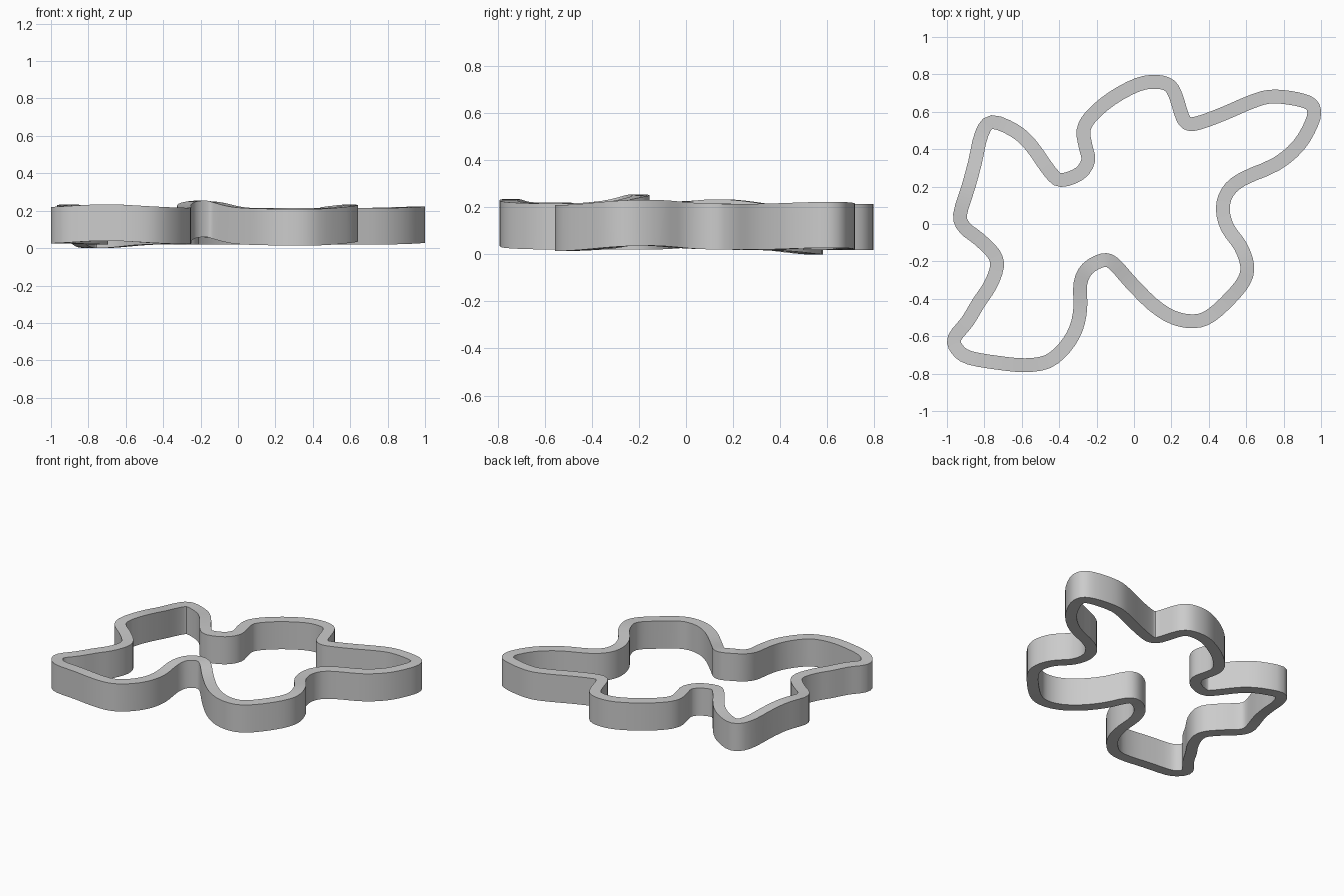
import bpy, bmesh, math
from mathutils import Vector

if "Cube" in bpy.data.objects:
    bpy.data.objects.remove(bpy.data.objects["Cube"])

WALL, HEIGHT, STEPS = 0.074, 0.195, 3

# Centreline of the wavy band, seen from above, counter-clockwise
PATH = [(-.76, .545), (-.815, .48), (-.85, .33), (-.885, .2), (-.93, .05), (-.905, -.02),
        (-.83, -.08), (-.75, -.16), (-.733, -.23), (-.77, -.33), (-.83, -.42), (-.89, -.52),
        (-.96, -.61), (-.945, -.67), (-.88, -.715), (-.72, -.743), (-.58, -.755), (-.46, -.735),
        (-.37, -.66), (-.31, -.56), (-.287, -.45), (-.287, -.32), (-.25, -.24), (-.17, -.195),
        (-.11, -.21), (-.02, -.31), (.1, -.43), (.21, -.5), (.32, -.52), (.41, -.49),
        (.52, -.39), (.59, -.3), (.605, -.22), (.57, -.12), (.5, -.02), (.475, .08),
        (.5, .17), (.58, .24), (.76, .32), (.88, .42), (.95, .54), (.962, .61),
        (.93, .65), (.83, .675), (.72, .68), (.62, .65), (.48, .59), (.36, .545),
        (.295, .535), (.26, .57), (.225, .68), (.19, .74), (.12, .76), (.02, .745),
        (-.12, .67), (-.23, .575), (-.27, .5), (-.26, .42), (-.245, .34), (-.29, .27),
        (-.39, .235), (-.45, .28), (-.55, .42), (-.64, .5)]

# Gentle rises and dips of the whole band: x, y, amount, radius
BUMPS = [(-.2, -.2, .04, .17), (-.75, .52, -.02, .2), (-.9, .15, .02, .2),
         (-.7, -.74, .02, .25), (.59, -.18, .018, .2), (.33, -.52, -.006, .25),
         (.97, .6, .008, .2)]


def catmull(a, b, c, d, t):
    return (b * 2 + (c - a) * t + (a * 2 - b * 5 + c * 4 - d) * t * t
            + (b * 3 - a - c * 3 + d) * t ** 3) / 2


def base_z(p):
    return 0.02 + sum(h * math.exp(-((p.x - x) ** 2 + (p.y - y) ** 2) / r ** 2)
                      for x, y, h, r in BUMPS)


# Smooth closed centreline
pts = [Vector(p) for p in PATH]
n = len(pts)
line = [catmull(pts[i - 1], pts[i], pts[(i + 1) % n], pts[(i + 2) % n], k / STEPS)
        for i in range(n) for k in range(STEPS)]
m = len(line)

# Rectangular section swept round the centreline
bm = bmesh.new()
rings = []
for i, p in enumerate(line):
    t = (line[(i + 1) % m] - line[i - 1]).normalized()
    out = Vector((t.y, -t.x)) * WALL / 2
    z = base_z(p)
    rings.append([bm.verts.new(((p + out * s).x, (p + out * s).y, z + h))
                  for s, h in ((-1, 0), (1, 0), (1, HEIGHT), (-1, HEIGHT))])
for i in range(m):
    a, b = rings[i], rings[(i + 1) % m]
    for k in range(4):
        j = (k + 1) % 4
        bm.faces.new((a[k], b[k], b[j], a[j]))
bmesh.ops.recalc_face_normals(bm, faces=bm.faces)
low = min(v.co.z for v in bm.verts)
bmesh.ops.translate(bm, verts=bm.verts, vec=(0, 0, -low))

mesh = bpy.data.meshes.new("wavy_band")
bm.to_mesh(mesh)
bm.free()
band = bpy.data.objects.new("wavy_band", mesh)
bpy.context.collection.objects.link(band)
bpy.context.view_layer.objects.active = band
band.select_set(True)
bpy.ops.object.shade_smooth_by_angle(angle=math.radians(35))
